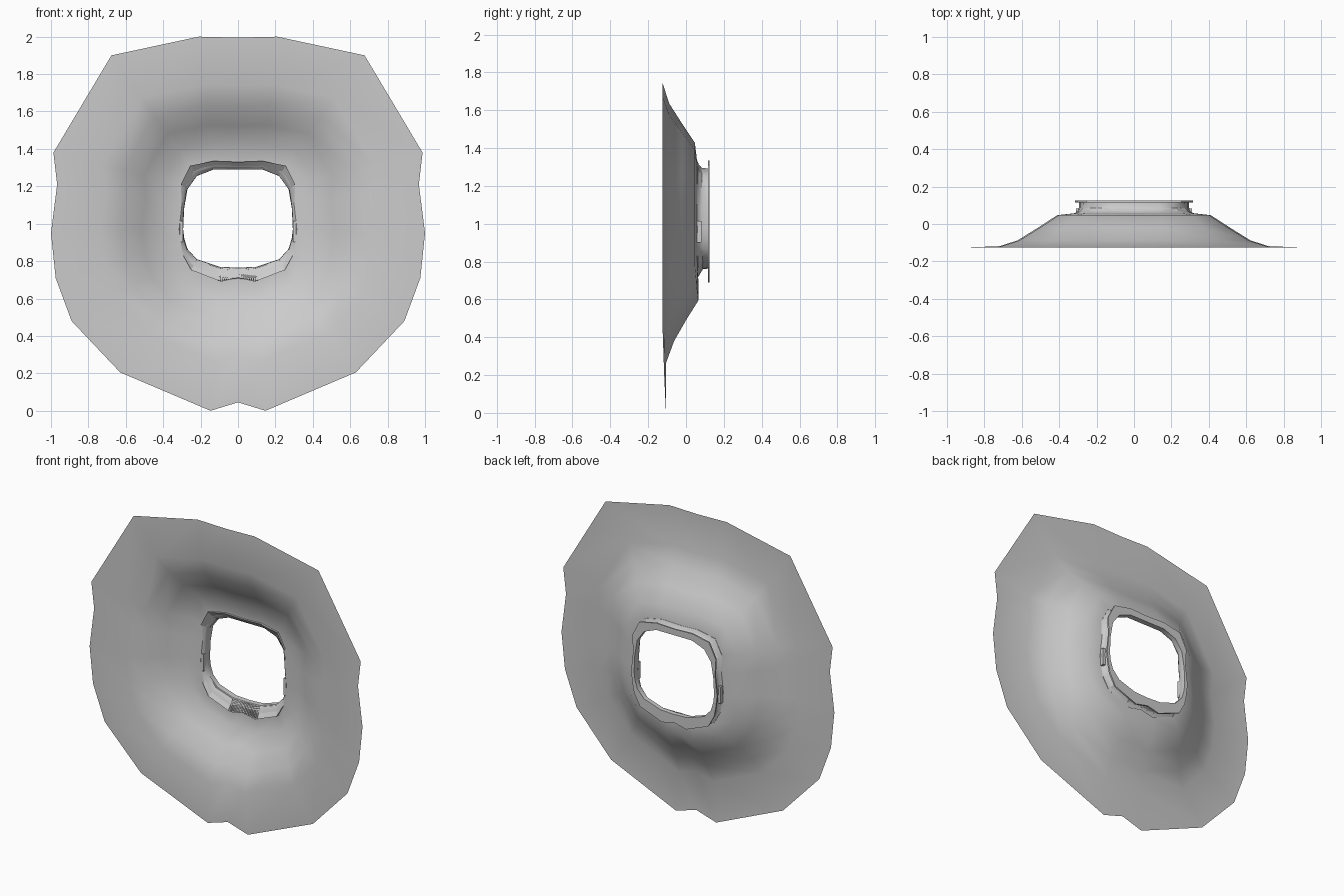
import bpy, bmesh, math
from mathutils import Vector, Matrix

if "Cube" in bpy.data.objects:
    bpy.data.objects.remove(bpy.data.objects["Cube"])

# Half outlines (x, z), running from top centre round the right side to bottom centre
OPENING = [(0, 1.29), (.13, 1.29), (.22, 1.255), (.27, 1.185), (.288, 1.08), (.293, .97),
           (.287, .92), (.27, .865), (.22, .81), (.1, .77), (0, .765)]
COLLAR = [(0, 1.33), (.13, 1.335), (.255, 1.31), (.306, 1.21), (.3, 1.1), (.315, .97),
          (.305, .89), (.293, .83), (.25, .752), (.09, .69), (0, .71)]
OUTER = [(0, 1.995), (.21, 2.0), (.677, 1.9), (.987, 1.38), (.967, 1.21), (1.0, .95),
         (.975, .71), (.89, .48), (.63, .205), (.147, 0), (0, .045)]


def blend(a, b, t, y, low=0.0):
    """Ring between two half outlines at depth y; low shifts the bottom in depth."""
    pts = []
    for i, (p, q) in enumerate(zip(a, b)):
        dy = low * max(0, (i - 7) / 2) if i < 9 else low
        pts.append((p[0] + (q[0] - p[0]) * t, y + dy, p[1] + (q[1] - p[1]) * t))
    return pts


def closed(half):
    return half + [(-x, y, z) for x, y, z in half[-2:0:-1]]


def loft(name, rings, loop=True, angle=50):
    bm = bmesh.new()
    vs = [[bm.verts.new(p) for p in r] for r in rings]
    n = len(vs[0])
    for a, b in zip(vs, vs[1:]):
        for i in range(n if loop else n - 1):
            j = (i + 1) % n
            bm.faces.new((a[i], a[j], b[j], b[i]))
    me = bpy.data.meshes.new(name)
    bm.to_mesh(me)
    bm.free()
    ob = bpy.data.objects.new(name, me)
    bpy.context.collection.objects.link(ob)
    bpy.ops.object.select_all(action='DESELECT')
    ob.select_set(True)
    bpy.context.view_layer.objects.active = ob
    bpy.ops.object.shade_smooth_by_angle(angle=math.radians(angle))
    return ob


def boxes(name, mats):
    bm = bmesh.new()
    for m in mats:
        bmesh.ops.create_cube(bm, size=1, matrix=m)
    me = bpy.data.meshes.new(name)
    bm.to_mesh(me)
    bm.free()
    ob = bpy.data.objects.new(name, me)
    bpy.context.collection.objects.link(ob)
    return ob


# Flared skirt: flat brim, sloping wall and narrow shoulder
loft("flared_skirt", [closed(blend(COLLAR, OUTER, t, y, low)) for t, y, low in (
    (0, .058, .008), (.14, .047, .018), (.29, -.02, .02), (.45, -.088, .025),
    (.615, -.124, .019), (1, -.125, .019))], angle=60)

# Collar wall with the back flange
loft("collar", [closed(blend(OPENING, COLLAR, t, y)) for t, y in (
    (1, .058), (.4, .07), (.1, .085), (.05, .115), (1, .115), (1, .125), (0, .125), (0, .1))],
    angle=40)


# Bracket strips lining the top and bottom of the opening
def bracket(name, lo, hi, y0, y1):
    def strip(t, y):
        half = blend(OPENING, COLLAR, t, y)[lo:hi + 1]
        mirror = [(-x, yy, z) for x, yy, z in half]
        return mirror[::-1] + half[1:] if lo == 0 else half + mirror[-2::-1]
    outer, inner = strip(1.0, y0), strip(.02, y1)
    ob = loft(name, [strip(1.0, y0 + .015), outer, inner, strip(0, y1 + .012)],
              loop=False, angle=20)
    return ob


bracket("top_bracket", 0, 3, .045, .088)
bracket("bottom_bracket", 7, 10, .048, .092)

# Grip ridges on the middle of the bottom bracket
ridges = []
for i in range(20):
    x = -.105 + .21 * i / 19
    a = Vector((x, .046, .708 - .15 * min(abs(x), .09)))
    b = Vector((x * .93, .088, .765))
    d = b - a
    rot = Vector((0, 0, 1)).rotation_difference(d).to_matrix().to_4x4()
    ridges.append(Matrix.Translation((a + b) / 2) @ rot
                  @ Matrix.Diagonal((.005, .008, d.length * .92, 1)))
boxes("grip_ridges", ridges)

# Small tabs on both sides of the collar
boxes("side_tabs", [Matrix.Translation((s * .302, .07, .958))
                    @ Matrix.Diagonal((.018, .026, .112, 1)) for s in (-1, 1)])
